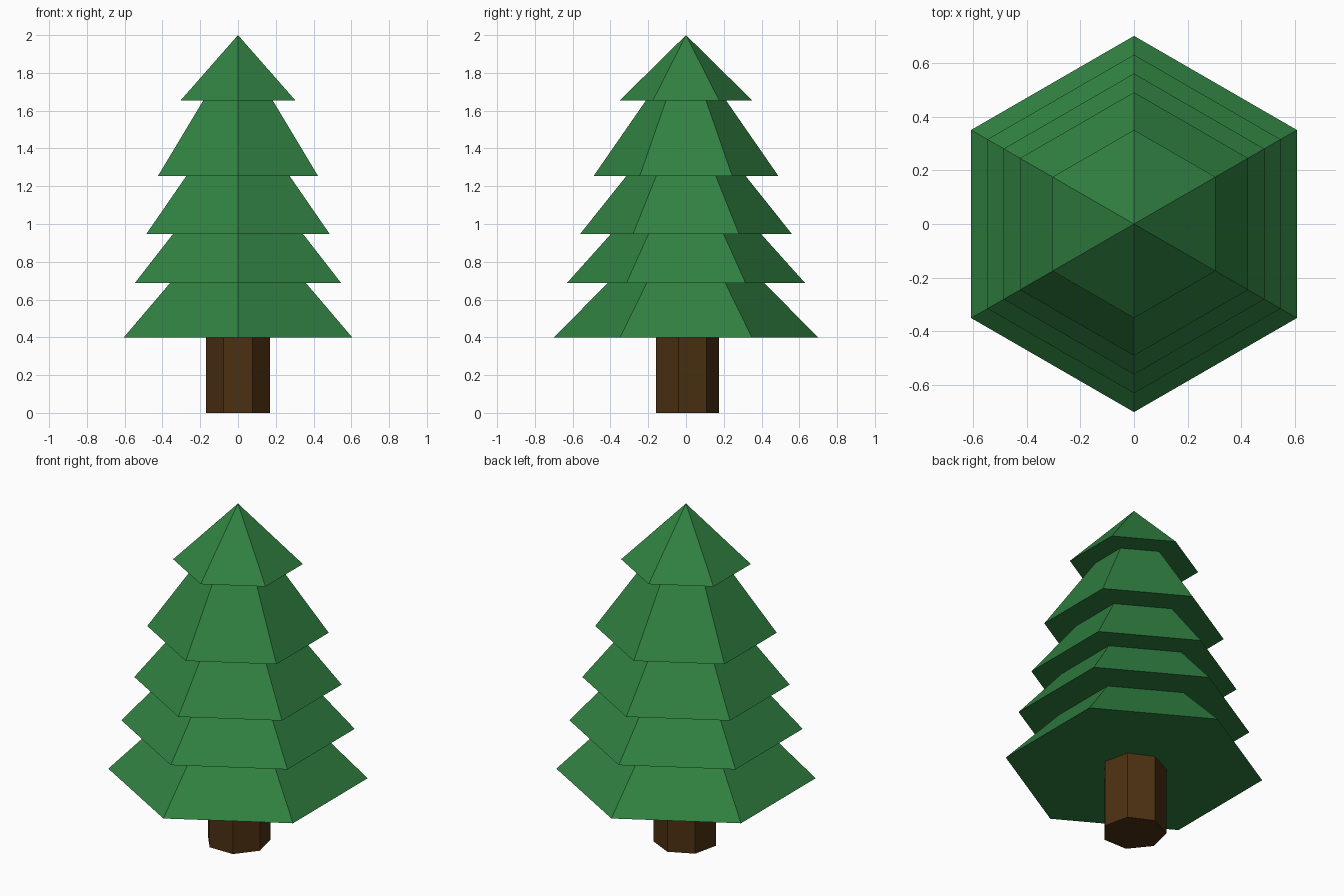
import bpy
import math

if "Cube" in bpy.data.objects:
    bpy.data.objects.remove(bpy.data.objects["Cube"])


def flat_colour(name, rgb):
    mat = bpy.data.materials.new(name)
    mat.diffuse_color = (*rgb, 1.0)
    mat.use_nodes = True
    mat.node_tree.nodes["Principled BSDF"].inputs["Base Color"].default_value = mat.diffuse_color
    return mat


green = flat_colour("pine_green", (0.03, 0.22, 0.053))
brown = flat_colour("bark_brown", (0.072, 0.030, 0.006))


def solid(name, sides, bottom_radius, top_radius, bottom, top, mat):
    """Closed low-poly cone or prism with one corner on +y."""
    bpy.ops.mesh.primitive_cone_add(
        vertices=sides, radius1=bottom_radius, radius2=top_radius,
        depth=top - bottom, location=(0, 0, (bottom + top) / 2))
    obj = bpy.context.object
    obj.name = name
    # Place a corner exactly on +y
    first = obj.data.vertices[0].co
    obj.rotation_euler.z = math.pi / 2 - math.atan2(first.y, first.x)
    obj.data.materials.append(mat)
    return obj


# Seven-sided trunk
solid("trunk", 7, 0.175, 0.175, 0.0, 0.42, brown)

# Five stacked six-sided foliage tiers: radius, base height, tip height
tiers = [
    (0.70, 0.398, 1.11),
    (0.63, 0.688, 1.39),
    (0.56, 0.948, 1.65),
    (0.49, 1.253, 1.96),
    (0.35, 1.655, 2.00),
]
for i, (radius, base, tip) in enumerate(tiers, 1):
    solid(f"foliage_tier_{i}", 6, radius, 0.0, base, tip, green)
